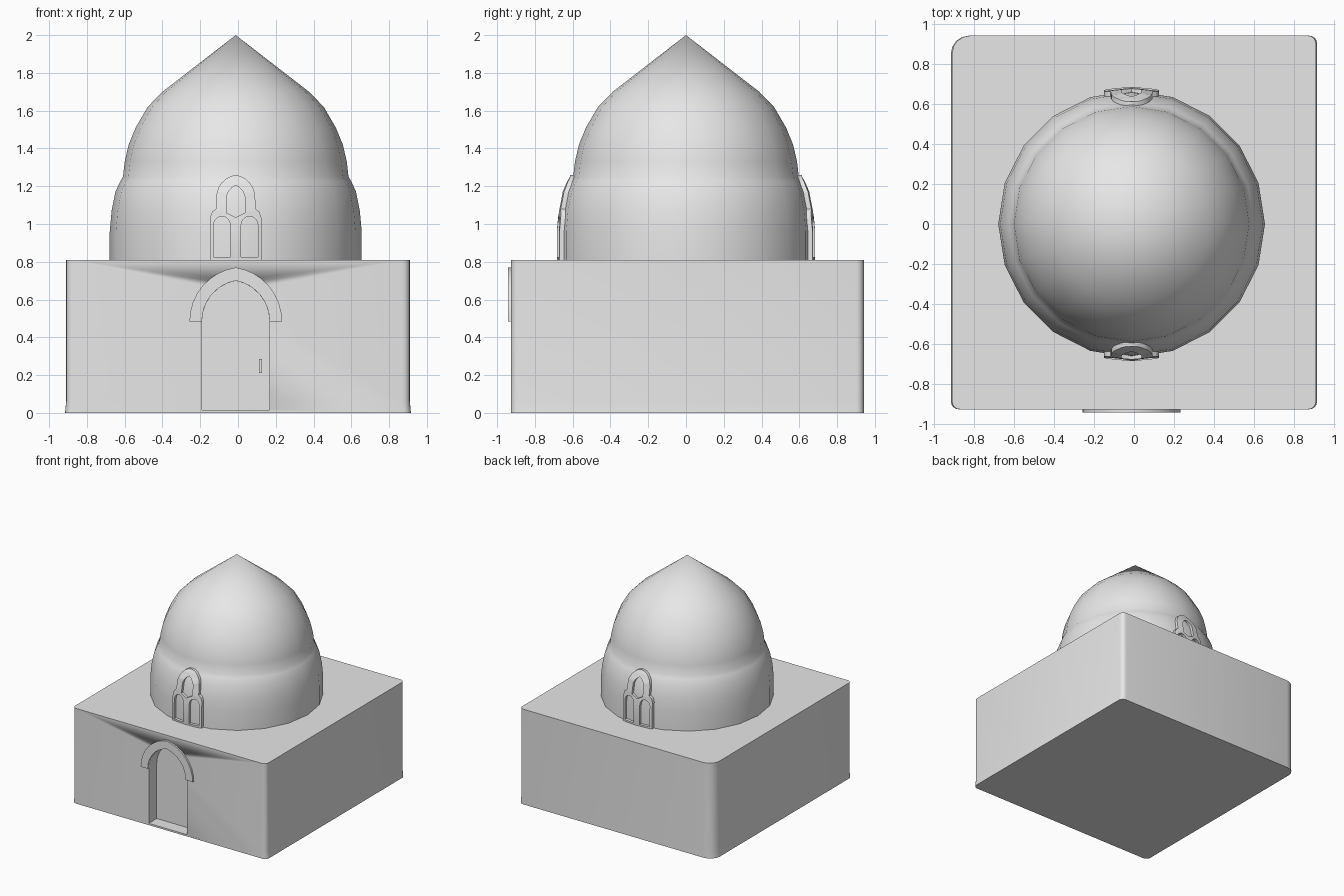
import bpy, bmesh, math
from mathutils import Vector

cube = bpy.data.objects.get("Cube")
if cube:
    bpy.data.objects.remove(cube, do_unlink=True)

stone = bpy.data.materials.new("grey_stone")
stone.use_nodes = True
stone.diffuse_color = (0.8, 0.8, 0.8, 1)
stone.node_tree.nodes["Principled BSDF"].inputs["Base Color"].default_value = (0.8, 0.8, 0.8, 1)

CX = -0.012          # centre line of dome, door and windows
SEGMENTS = 20
DOME = [(0.667, 0.80), (0.667, 0.96), (0.657, 1.07), (0.637, 1.17), (0.612, 1.225),
        (0.597, 1.25), (0.588, 1.33), (0.567, 1.42), (0.53, 1.51), (0.466, 1.62), (0.388, 1.70)]


def add_object(name, bm, angle=35):
    bmesh.ops.recalc_face_normals(bm, faces=bm.faces[:])
    mesh = bpy.data.meshes.new(name)
    bm.to_mesh(mesh)
    bm.free()
    obj = bpy.data.objects.new(name, mesh)
    bpy.context.collection.objects.link(obj)
    mesh.materials.append(stone)
    bpy.ops.object.select_all(action='DESELECT')
    obj.select_set(True)
    bpy.context.view_layer.objects.active = obj
    bpy.ops.object.shade_smooth_by_angle(angle=math.radians(angle))
    return obj


def arch(w, h, x=0, z=0, steps=6):
    """Pointed arch from right spring over the apex to left spring."""
    r = (w * w + h * h) / (2 * w)
    end = math.atan2(h, r - w)
    half = [(w - r + r * math.cos(end * i / steps), r * math.sin(end * i / steps))
            for i in range(steps + 1)]
    pts = half + [(-px, pz) for px, pz in reversed(half[:-1])]
    return [(x + px, z + pz) for px, pz in pts]


def prism(name, outline, y0, y1):
    bm = bmesh.new()
    face = bm.faces.new([bm.verts.new((x, y0, z)) for x, z in outline])
    ext = bmesh.ops.extrude_face_region(bm, geom=[face])
    moved = [g for g in ext["geom"] if isinstance(g, bmesh.types.BMVert)]
    bmesh.ops.translate(bm, verts=moved, vec=(0, y1 - y0, 0))
    return add_object(name, bm)


# Square hall with softened corners and a slightly flared foot
def corner(x, y, r, turn, steps=4):
    a0 = turn * math.pi / 2
    c = Vector((x, y)) - r * Vector((math.copysign(1, x), math.copysign(1, y)))
    return [(c.x + r * math.cos(a0 + i * math.pi / 2 / steps),
             c.y + r * math.sin(a0 + i * math.pi / 2 / steps)) for i in range(steps + 1)]


plan = (corner(0.91, 0.942, 0.04, 0) + corner(-0.91, 0.942, 0.09, 1)
        + corner(-0.91, -0.927, 0.04, 2) + corner(0.91, -0.927, 0.04, 3))
bm = bmesh.new()
rings = [[bm.verts.new((x * s, y, z)) for x, y in plan]
         for s, z in ((1.006, 0), (1, 0.06), (1, 0.81))]
for low, high in zip(rings, rings[1:]):
    for i in range(len(plan)):
        j = (i + 1) % len(plan)
        bm.faces.new((low[i], low[j], high[j], high[i]))
bm.faces.new(rings[0])
bm.faces.new(rings[-1])
hall = add_object("hall", bm)

# Recessed doorway cut into the front
opening = [(CX - 0.179, 0.015), (CX + 0.179, 0.015)] + arch(0.179, 0.215, CX, 0.485)
cutter = prism("doorway_cutter", opening, -1.1, -0.82)
cutter.hide_render = True
cut = hall.modifiers.new("doorway", 'BOOLEAN')
cut.object = cutter
cut.solver = 'EXACT'
bpy.context.view_layer.objects.active = hall
bpy.ops.object.modifier_apply(modifier=cut.name)
bpy.data.objects.remove(cutter, do_unlink=True)

# Raised arch band over the door, and the door handle
band = arch(0.245, 0.285, CX, 0.485, 8) + arch(0.179, 0.215, CX, 0.485, 8)[::-1]
prism("door_arch", band, -0.942, -0.9)
prism("door_handle", [(0.112, 0.21), (0.126, 0.21), (0.126, 0.285), (0.112, 0.285)], -0.84, -0.815)

# Drum and pointed dome, one turned surface
bm = bmesh.new()
rings = []
for r, z in DOME:
    rings.append([bm.verts.new((CX + r * math.cos(i * math.tau / SEGMENTS),
                                r * math.sin(i * math.tau / SEGMENTS), z))
                  for i in range(SEGMENTS)])
tip = bm.verts.new((CX, 0, 2))
for i in range(SEGMENTS):
    j = (i + 1) % SEGMENTS
    for low, high in zip(rings, rings[1:]):
        bm.faces.new((low[i], low[j], high[j], high[i]))
    bm.faces.new((rings[-1][i], rings[-1][j], tip))
bm.faces.new(rings[0])
add_object("dome", bm, 45)


# Window tracery, bent to the curve of the drum
def dome_radius(z):
    for (r0, z0), (r1, z1) in zip(DOME, DOME[1:]):
        if z <= z1:
            return r0 + (r1 - r0) * (z - z0) / (z1 - z0)
    return DOME[-1][0]


def pane(w, x, bottom, spring, rise):
    return [(x - w, bottom), (x + w, bottom)] + arch(w, rise, x, spring, 4)


side = [(0.137, 0.81), (0.137, 1.03), (0.125, 1.065), (0.105, 1.08)]
frame = side + arch(0.103, 0.12, 0, 1.14) + [(-x, z) for x, z in reversed(side)]
loops = [frame, pane(0.044, -0.073, 0.825, 0.995, 0.046),
         pane(0.044, 0.073, 0.825, 0.995, 0.046),
         [(-0.05, 1.06), (0, 1.035), (0.05, 1.06)] + arch(0.05, 0.075, 0, 1.13, 4)]


def window(name, facing):
    curve = bpy.data.curves.new(name + "_outline", 'CURVE')
    curve.dimensions = '2D'
    curve.fill_mode = 'BOTH'
    curve.extrude = 0.02
    for pts in loops:
        spline = curve.splines.new('POLY')
        spline.points.add(len(pts) - 1)
        for p, (x, z) in zip(spline.points, pts):
            p.co = (x, z, 0, 1)
        spline.use_cyclic_u = True
    temp = bpy.data.objects.new(name + "_outline", curve)
    bpy.context.collection.objects.link(temp)
    deps = bpy.context.evaluated_depsgraph_get()
    mesh = bpy.data.meshes.new_from_object(temp.evaluated_get(deps))
    bm = bmesh.new()
    bm.from_mesh(mesh)
    bpy.data.objects.remove(temp, do_unlink=True)
    bpy.data.curves.remove(curve)
    bpy.data.meshes.remove(mesh)
    bmesh.ops.remove_doubles(bm, verts=bm.verts[:], dist=0.0001)
    cuts = [((0, z, 0), (0, 1, 0)) for _, z in DOME[1:6]] + [((x, 0, 0), (1, 0, 0)) for x in (-0.1, 0, 0.1)]
    for co, no in cuts:
        bmesh.ops.bisect_plane(bm, geom=bm.verts[:] + bm.edges[:] + bm.faces[:],
                               plane_co=co, plane_no=no)
    for v in bm.verts:
        x, z, depth = v.co
        r = dome_radius(z)
        v.co = (CX + x, facing * (math.sqrt(r * r - x * x) + depth - 0.003), z)
    add_object(name, bm)


window("front_window", -1)
window("back_window", 1)
